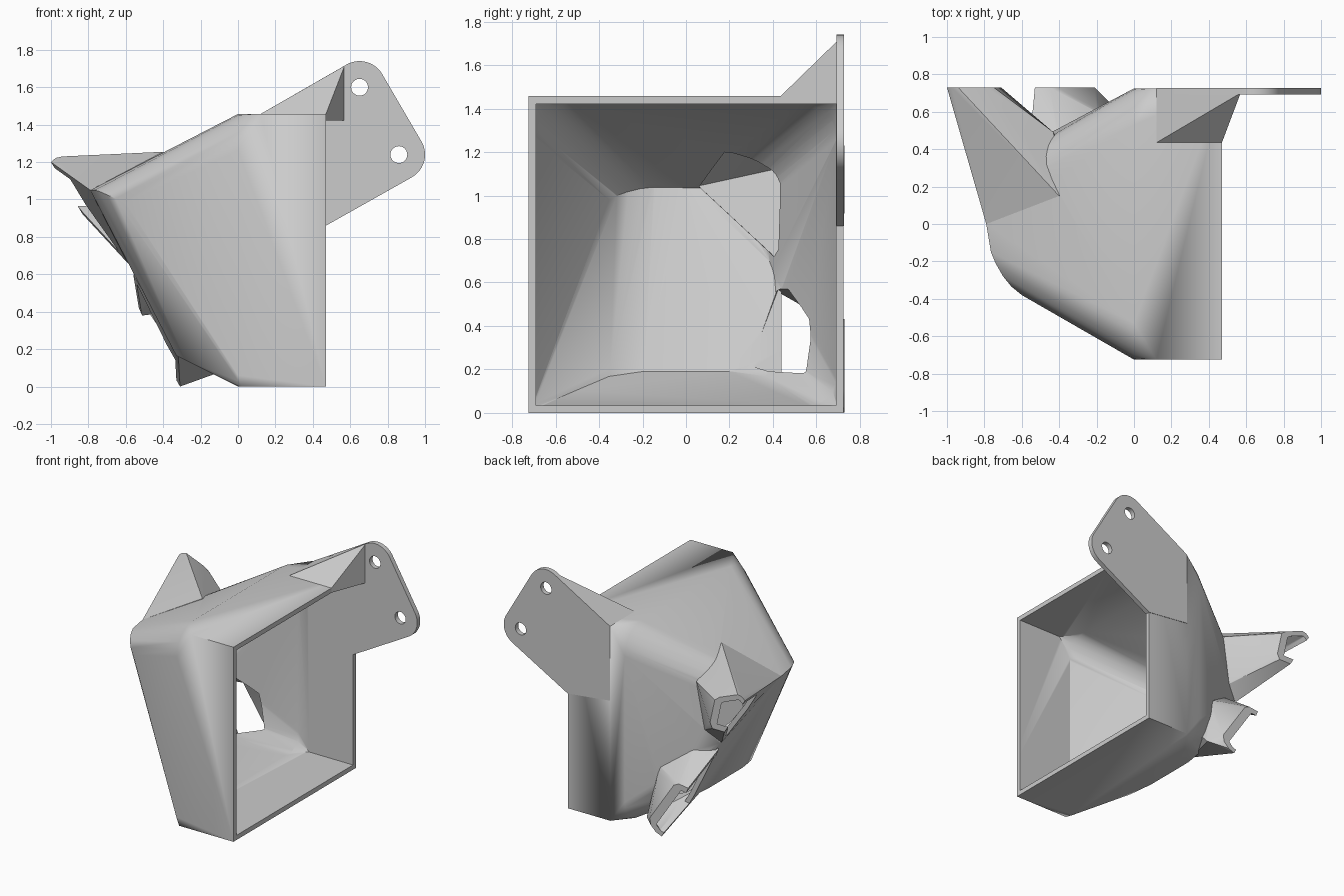
import bpy, bmesh, math
from itertools import combinations
from mathutils import Vector, Matrix

default = bpy.data.objects.get("Cube")
if default:
    bpy.data.objects.remove(default)

WALL = 0.035
HALF, TOP, MOUTH = 0.725, 1.457, 0.47

grey = bpy.data.materials.new("plain_grey")
grey.use_nodes = True
grey.diffuse_color = (0.6, 0.6, 0.6, 1)
grey.node_tree.nodes["Principled BSDF"].inputs["Base Color"].default_value = (0.6, 0.6, 0.6, 1)


def hull(name, points):
    """Convex solid around a set of points."""
    bm = bmesh.new()
    for p in points:
        bm.verts.new(p)
    bmesh.ops.remove_doubles(bm, verts=bm.verts[:], dist=1e-4)
    bmesh.ops.convex_hull(bm, input=bm.verts[:])
    loose = [v for v in bm.verts if not v.link_faces]
    bmesh.ops.delete(bm, geom=loose, context='VERTS')
    bmesh.ops.recalc_face_normals(bm, faces=bm.faces[:])
    mesh = bpy.data.meshes.new(name)
    bm.to_mesh(mesh)
    bm.free()
    mesh.materials.append(grey)
    obj = bpy.data.objects.new(name, mesh)
    bpy.context.collection.objects.link(obj)
    return obj


def cavity(name, solid, is_open, clip=None):
    """Convex solid pulled in by the wall thickness, pushed out where open."""
    planes = []
    for f in solid.data.polygons:
        n = f.normal.copy()
        d = n.dot(f.center) + (0.15 if is_open(n) else -WALL)
        if f.area > 1e-6 and not any((n - m).length < 1e-3 and abs(d - e) < 1e-3 for m, e in planes):
            planes.append((n, d))
    if clip:
        planes.append(clip)
    points = []
    for a, b, c in combinations(planes, 3):
        m = Matrix((a[0], b[0], c[0]))
        if abs(m.determinant()) < 1e-5:
            continue
        p = m.inverted() @ Vector((a[1], b[1], c[1]))
        if all(n.dot(p) < d + 1e-5 for n, d in planes):
            points.append(p)
    return hull(name, points)


def combine(target, other, operation):
    """Apply a boolean and discard the helper."""
    mod = target.modifiers.new("join", 'BOOLEAN')
    mod.operation, mod.solver, mod.object = operation, 'EXACT', other
    bpy.context.view_layer.update()
    graph = bpy.context.evaluated_depsgraph_get()
    mesh = bpy.data.meshes.new_from_object(target.evaluated_get(graph))
    target.modifiers.clear()
    target.data = mesh
    bpy.data.objects.remove(other)


def corner(side, up, r):
    """Rounded corner of the section where the taper starts."""
    cy, cz = side * (HALF - r), (TOP - r if up else r)
    sz = 1 if up else -1
    arc = [i * math.pi / 12 for i in range(7)]
    return [(0, cy + side * r * math.cos(t), cz + sz * r * math.sin(t)) for t in arc]


# Square intake tapering to a slanted plate with rounded ends
body_points = []
for side in (-1, 1):
    for z in (0, TOP):
        body_points += [(MOUTH, side * HALF, z), (0.12 if z or side > 0 else 0.02, side * HALF, z)]
    body_points += corner(side, True, 0.195)
    body_points += corner(side, False, 0.17 if side > 0 else 0.06)
    body_points += [(-0.79, 0, 1.05), (-0.765, side * 0.15, 1.05), (-0.74, side * 0.21, 1.043),
                    (-0.70, side * 0.28, 1.025), (-0.655, side * 0.335, 1.005), (-0.6, side * 0.38, 0.98)]
    body_points += [(-0.33, side * 0.2, 0.165), (-0.28, side * 0.37, 0.14)]
body_points += [(-0.575, 0.42, 0.65), (-0.38, 0.45, 0.27)]
body = hull("duct_body", body_points)

# Two nozzles spreading from the plate towards the back
upper = hull("upper_nozzle", [
    (-1, 0.73, 1.2), (-0.975, 0.73, 1.222), (-0.94, 0.73, 1.23), (-0.79, 0.73, 1.17),
    (-0.75, 0.73, 1.14), (-0.71, 0.73, 0.96), (-0.73, 0.73, 0.92), (-0.83, 0.73, 0.92),
    (-0.79, 0, 1.05), (-0.4, 0.15, 1.255), (-0.43, 0.49, 1.1),
    (-0.59, 0.42, 0.66), (-0.42, 0.4, 0.7), (-0.25, 0.2, 0.85)])
lower = hull("lower_nozzle", [
    (-0.31, 0.73, 0), (-0.26, 0.73, 0.02), (-0.22, 0.73, 0.06), (-0.21, 0.73, 0.11),
    (-0.41, 0.73, 0.41), (-0.45, 0.73, 0.43), (-0.53, 0.73, 0.42), (-0.47, 0.73, 0.28),
    (-0.32, 0.25, 0.18), (-0.56, 0.41, 0.6), (-0.13, 0.65, 0.065),
    (-0.2, 0.6, 0.45), (-0.4, 0.46, 0.62), (-0.12, 0.25, 0.5)])

# Hollow interior; nozzles open at the back and beyond the plate edge
slant = Vector((-0.86, 0, -0.5))
cutters = [cavity("body_cavity", body, lambda n: n.x > 0.9)]
for nozzle in (upper, lower):
    cutters.append(cavity("nozzle_cavity", nozzle, lambda n: n.y > 0.99))
    cutters.append(cavity("nozzle_slot", nozzle,
                          lambda n: n.y > 0.99 or n.dot(slant) > 0.85,
                          (Vector((0, -1, 0)), -0.44)))
for nozzle in (upper, lower):
    combine(body, nozzle, 'UNION')
for cutter in cutters:
    combine(body, cutter, 'DIFFERENCE')

# Mounting bracket with two rounded ears
holes = [(0.65, 1.6), (0.86, 1.24)]
outline = [(0.12, TOP), (0.12, 0.9), (MOUTH, 0.86)]
for cx, cz in holes:
    outline += [(cx + 0.14 * math.cos(t * math.pi / 24), cz + 0.14 * math.sin(t * math.pi / 24))
                for t in range(48)]
bracket = hull("bracket", [(x, y, z) for x, z in outline for y in (0.692, 0.728)])
for cx, cz in holes:
    ring = [(cx + 0.045 * math.cos(t * math.pi / 16), cz + 0.045 * math.sin(t * math.pi / 16))
            for t in range(32)]
    combine(bracket, hull("hole", [(x, y, z) for x, z in ring for y in (0.6, 0.8)]), 'DIFFERENCE')

# Triangular brace between the roof and the bracket
low = TOP - WALL
brace = hull("brace", [(0.12, 0.435, TOP), (MOUTH, 0.435, TOP), (MOUTH, 0.435, low), (0.12, 0.7, TOP),
                       (0.57, 0.7, 1.715), (0.57, 0.7, low), (MOUTH, 0.7, low)])

for obj in (body, bracket, brace):
    bpy.ops.object.select_all(action='DESELECT')
    obj.select_set(True)
    bpy.context.view_layer.objects.active = obj
    bpy.ops.object.shade_smooth_by_angle(angle=math.radians(28))
